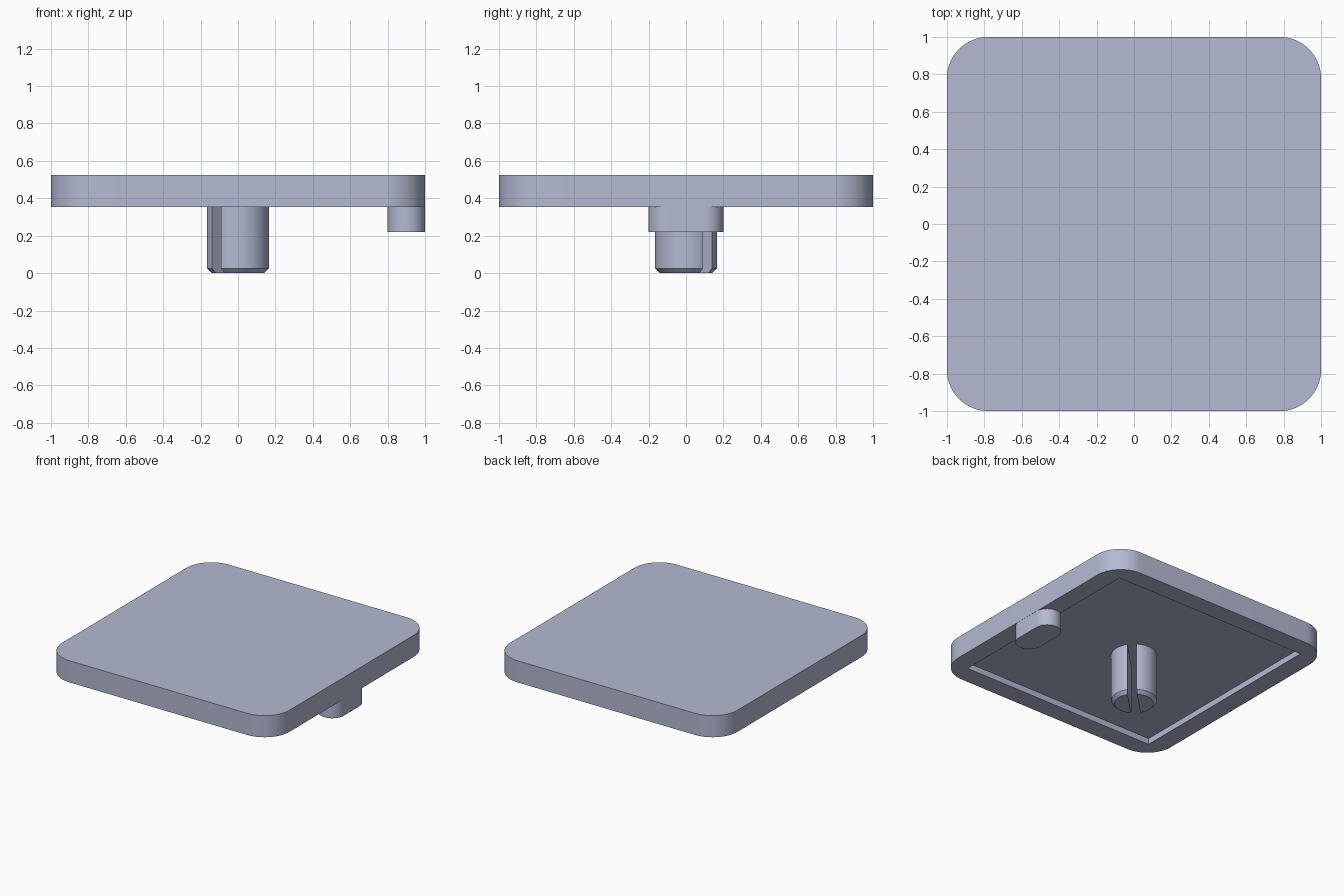
import bpy, bmesh, math

cube = bpy.data.objects.get("Cube")
if cube:
    bpy.data.objects.remove(cube, do_unlink=True)

BOTTOM, TOP, CEILING = 0.353, 0.525, 0.40

mat = bpy.data.materials.new("pale blue grey")
mat.use_nodes = True
colour = (0.456, 0.49, 0.644, 1)
mat.diffuse_color = colour
mat.node_tree.nodes["Principled BSDF"].inputs["Base Color"].default_value = colour


def loft(name, rings):
    """Closed solid through (outline, z) rings with equal point counts."""
    bm = bmesh.new()
    loops = [[bm.verts.new((x, y, z)) for x, y in pts] for pts, z in rings]
    for a, b in zip(loops, loops[1:]):
        for i in range(len(a)):
            j = (i + 1) % len(a)
            bm.faces.new((a[i], a[j], b[j], b[i]))
    bm.faces.new(loops[0][::-1])
    bm.faces.new(loops[-1])
    bmesh.ops.recalc_face_normals(bm, faces=bm.faces)
    mesh = bpy.data.meshes.new(name)
    bm.to_mesh(mesh)
    bm.free()
    mesh.materials.append(mat)
    ob = bpy.data.objects.new(name, mesh)
    bpy.context.collection.objects.link(ob)
    return ob


def rounded(cx, hx, hy, r, steps=16):
    """Rounded rectangle outline centred on (cx, 0)."""
    pts = []
    for q, (sx, sy) in enumerate([(1, 1), (-1, 1), (-1, -1), (1, -1)]):
        for i in range(steps + 1):
            a = math.pi / 2 * (q + i / steps)
            pts.append((cx + sx * (hx - r) + r * math.cos(a),
                        sy * (hy - r) + r * math.sin(a)))
    return pts


def half_disc(r, gap, turn, steps=24):
    """Arc outline beside a straight slot of half width gap."""
    cut = math.asin(gap / r)
    angles = [turn + cut + (math.pi - 2 * cut) * i / steps for i in range(steps + 1)]
    return [(r * math.cos(a), r * math.sin(a)) for a in angles]


def smooth(ob):
    bpy.ops.object.select_all(action='DESELECT')
    ob.select_set(True)
    bpy.context.view_layer.objects.active = ob
    bpy.ops.object.shade_smooth_by_angle(angle=math.radians(30))


# Plate with a shallow square recess underneath
slab = rounded(0, 1, 1, 0.22)
plate = loft("plate", [(slab, BOTTOM), (slab, TOP)])
s = 0.85
square = [(s, s), (-s, s), (-s, -s), (s, -s)]
cutter = loft("recess_cutter", [(square, BOTTOM - 0.1), (square, CEILING)])
cutter.hide_render = True
mod = plate.modifiers.new("recess", 'BOOLEAN')
mod.operation = 'DIFFERENCE'
mod.solver = 'EXACT'
mod.object = cutter
bpy.context.view_layer.objects.active = plate
bpy.ops.object.modifier_apply(modifier=mod.name)
bpy.data.objects.remove(cutter, do_unlink=True)
smooth(plate)

# Rounded locating tab at the edge
oval = rounded(0.899, 0.1, 0.2, 0.0999)
smooth(loft("edge_tab", [(oval, 0.22), (oval, CEILING + 0.01)]))

# Split post with a chamfered tip and a diagonal slot
for side, turn in (("back", math.pi / 4), ("front", math.pi * 5 / 4)):
    tip, body = half_disc(0.14, 0.034, turn), half_disc(0.165, 0.034, turn)
    smooth(loft("post_half_" + side,
                [(tip, 0), (body, 0.025), (body, CEILING + 0.01)]))
